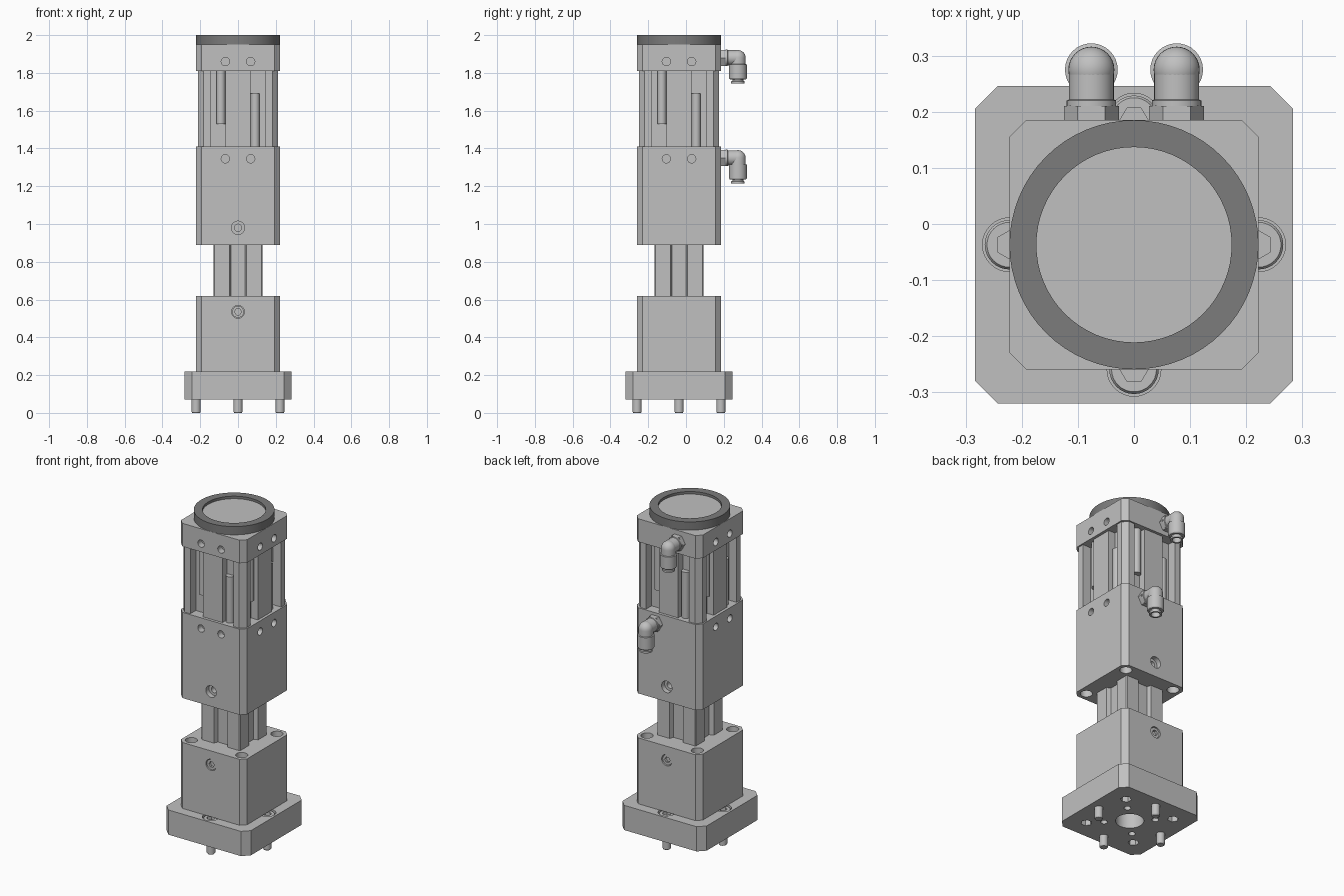
import bpy, bmesh
from math import pi, sin, cos
from mathutils import Matrix, Vector

if "Cube" in bpy.data.objects:
    bpy.data.objects.remove(bpy.data.objects["Cube"])

YC = -0.037      # y of the main axis
HALF = 0.222     # half width of the blocks
AXIS = Matrix.Translation((0, YC, 0))


def material(name, value):
    m = bpy.data.materials.new(name)
    m.use_nodes = True
    m.diffuse_color = (value, value, value, 1)
    bsdf = m.node_tree.nodes["Principled BSDF"]
    bsdf.inputs["Base Color"].default_value = (value, value, value, 1)
    bsdf.inputs["Roughness"].default_value = 0.6
    return m


METAL = material("light grey metal", 0.53)
DARK = material("dark grey ring", 0.2)
parts = []


def finish(name, bm, mat=METAL):
    bmesh.ops.remove_doubles(bm, verts=bm.verts, dist=1e-5)
    bmesh.ops.recalc_face_normals(bm, faces=bm.faces)
    mesh = bpy.data.meshes.new(name)
    bm.to_mesh(mesh)
    bm.free()
    mesh.materials.append(mat)
    ob = bpy.data.objects.new(name, mesh)
    bpy.context.collection.objects.link(ob)
    parts.append(ob)
    return ob


def lathe(bm, profile, matrix=AXIS, sides=32):
    """Spin (radius, height) points about the local z axis."""
    tmp = bmesh.new()
    vs = [tmp.verts.new((r, 0, z)) for r, z in profile]
    es = [tmp.edges.new(p) for p in zip(vs, vs[1:])]
    bmesh.ops.spin(tmp, geom=vs + es, cent=(0, 0, 0), axis=(0, 0, 1),
                   angle=2 * pi, steps=sides)
    bmesh.ops.remove_doubles(tmp, verts=tmp.verts, dist=1e-5)
    bmesh.ops.recalc_face_normals(tmp, faces=tmp.faces)
    bmesh.ops.transform(tmp, matrix=matrix, verts=tmp.verts)
    mesh = bpy.data.meshes.new("tmp")
    tmp.to_mesh(mesh)
    tmp.free()
    bm.from_mesh(mesh)
    bpy.data.meshes.remove(mesh)


def rod(r, z0, z1):
    return [(0, z0), (r, z0), (r, z1), (0, z1)]


def quarter(k):
    return AXIS @ Matrix.Rotation(k * pi / 2, 4, 'Z')


def upright(k, u, out, z=0):
    return quarter(k) @ Matrix.Translation((u, -out, z))


def outward(k, u, z, out=HALF):
    return upright(k, u, out, z) @ Matrix.Rotation(pi / 2, 4, 'X')


def prism(name, side, z0, z1):
    """Extrude a section made of one side outline repeated four times."""
    bm = bmesh.new()
    pts = [quarter(k) @ Vector((x, y, z0)) for k in range(4) for x, y in side]
    face = bm.faces.new([bm.verts.new(p) for p in pts])
    geo = bmesh.ops.extrude_face_region(bm, geom=[face])["geom"]
    bmesh.ops.translate(bm, vec=(0, 0, z1 - z0),
                        verts=[g for g in geo if isinstance(g, bmesh.types.BMVert)])
    return finish(name, bm)


def block(name, half, chamfer, z0, z1):
    c = half - chamfer
    return prism(name, [(-c, -half), (c, -half)], z0, z1)


def cut(ob, cutters):
    """Drill turned shapes, given as (profile, matrix, sides)."""
    bm = bmesh.new()
    for profile, matrix, sides in cutters:
        lathe(bm, profile, matrix, sides)
    tool = finish("cutter", bm)
    parts.remove(tool)
    tool.hide_render = True
    mod = ob.modifiers.new("holes", 'BOOLEAN')
    mod.operation, mod.solver, mod.object = 'DIFFERENCE', 'EXACT', tool
    bpy.context.view_layer.objects.active = ob
    bpy.ops.object.modifier_apply(modifier=mod.name)
    bpy.data.objects.remove(tool)


# Base flange: centre bore, corner holes, dowel holes, screw counterbores
flange = block("base_flange", 0.283, 0.04, 0.07, 0.22)
drills = [(rod(0.078, 0.0, 0.17), AXIS, 32)]
for k in range(4):
    drills += [(rod(0.031, 0.0, 0.13), upright(k, 0.169, 0.169), 6),
               (rod(0.019, 0.0, 0.13), upright(k, 0.1, 0.1), 24),
               (rod(0.048, 0.17, 0.25), upright(k, 0, HALF), 32)]
cut(flange, drills)

# Flange screws: shank below, socket head in the counterbore
for k in range(4):
    bm = bmesh.new()
    at = upright(k, 0, HALF)
    lathe(bm, [(0, 0), (0.02, 0), (0.024, 0.006), (0.024, 0.165), (0.044, 0.165),
               (0.044, 0.208), (0.04, 0.214), (0, 0.214)], at)
    screw = finish("flange_screw", bm)
    cut(screw, [(rod(0.025, 0.19, 0.25), at, 6)])

# Lower block with corner holes on top and a set screw front and back
lower = block("lower_block", HALF, 0.03, 0.22, 0.62)
drills = [(rod(0.034, 0.56, 0.66), upright(k, 0.169, 0.169), 32) for k in range(4)]
drills += [(rod(0.034, -0.03, 0.03), outward(k, 0, 0.535), 32) for k in (0, 2)]
cut(lower, drills)
for k in (0, 2):
    bm = bmesh.new()
    lathe(bm, rod(0.031, -0.03, -0.006), outward(k, 0, 0.535))
    plug = finish("set_screw", bm)
    cut(plug, [(rod(0.018, -0.02, 0.02), outward(k, 0, 0.535), 6)])

# Grooved neck
prism("grooved_neck",
      [(-0.125, -0.13), (-0.045, -0.13), (-0.036, -0.105),
       (0.036, -0.105), (0.045, -0.13), (0.125, -0.13)], 0.62, 0.89)

# Upper block: underside holes, port holes, stepped hole front and back
PORTS = [(k, u) for k in (0, 1, 3) for u in (-0.067, 0.067)]
SMALL = rod(0.022, -0.04, 0.03)
upper = block("upper_block", HALF, 0.03, 0.89, 1.41)
drills = [(rod(0.034, 0.85, 0.95), upright(k, 0.169, 0.169), 32) for k in range(4)]
drills += [(SMALL, outward(k, u, 1.345), 24) for k, u in PORTS]
drills += [([(0, -0.08), (0.019, -0.08), (0.019, -0.03), (0.035, -0.03),
             (0.035, 0.03), (0, 0.03)], outward(k, 0, 0.98), 32) for k in (0, 2)]
cut(upper, drills)

# Slotted cylinder barrel
half_side = [(0.065, -0.205), (0.065, -0.16), (0.145, -0.16),
             (0.145, -0.213), (0.183, -0.213)]
prism("slotted_barrel", [(-x, y) for x, y in reversed(half_side)] + half_side,
      1.41, 1.81)

# Sensor strips lying in the slots
for k in range(4):
    bm = bmesh.new()
    lathe(bm, rod(0.024, 1.53, 1.81), upright(k, -0.091, 0.168), 16)
    lathe(bm, rod(0.024, 1.41, 1.69), upright(k, 0.091, 0.168), 16)
    finish("sensor_strips", bm)

# Head block, end cap and dark ring
head = block("head_block", HALF, 0.03, 1.81, 1.95)
cut(head, [(SMALL, outward(k, u, 1.86), 24) for k, u in PORTS])
bm = bmesh.new()
lathe(bm, rod(0.175, 1.945, 1.985), sides=64)
finish("end_cap", bm)
bm = bmesh.new()
lathe(bm, [(0.174, 1.95), (HALF, 1.95), (HALF, 2), (0.174, 2), (0.174, 1.95)], sides=64)
finish("top_ring", bm, DARK)

# Elbow air fittings on the back
dome = [(0.041 * cos(a * pi / 16), 0.041 * sin(a * pi / 16)) for a in range(9)]
dome[-1] = (0, 0.041)
for u, z in ((0.076, 1.88), (-0.076, 1.35)):
    side = outward(2, u, z)
    bm = bmesh.new()
    lathe(bm, rod(0.049, 0, 0.025), side, 6)
    finish("fitting_nut", bm)
    bm = bmesh.new()
    lathe(bm, [(0, 0.025), (0.044, 0.025), (0.044, 0.035), (0.04, 0.037),
               (0.04, 0.09), (0, 0.09)], side)
    finish("fitting_inlet", bm)
    bm = bmesh.new()
    lathe(bm, [(0, -0.08), (0.025, -0.08), (0.025, -0.136), (0.036, -0.136),
               (0.036, -0.125), (0.03, -0.122), (0.03, -0.114), (0.043, -0.114),
               (0.047, -0.108), (0.047, -0.036), (0.041, -0.034)] + dome,
          upright(2, u, 0.312, z))
    finish("fitting_elbow", bm)

# Smooth the round surfaces, keep the edges sharp
bpy.ops.object.select_all(action='DESELECT')
for ob in parts:
    ob.select_set(True)
bpy.context.view_layer.objects.active = parts[0]
bpy.ops.object.shade_smooth_by_angle(angle=pi / 6)
